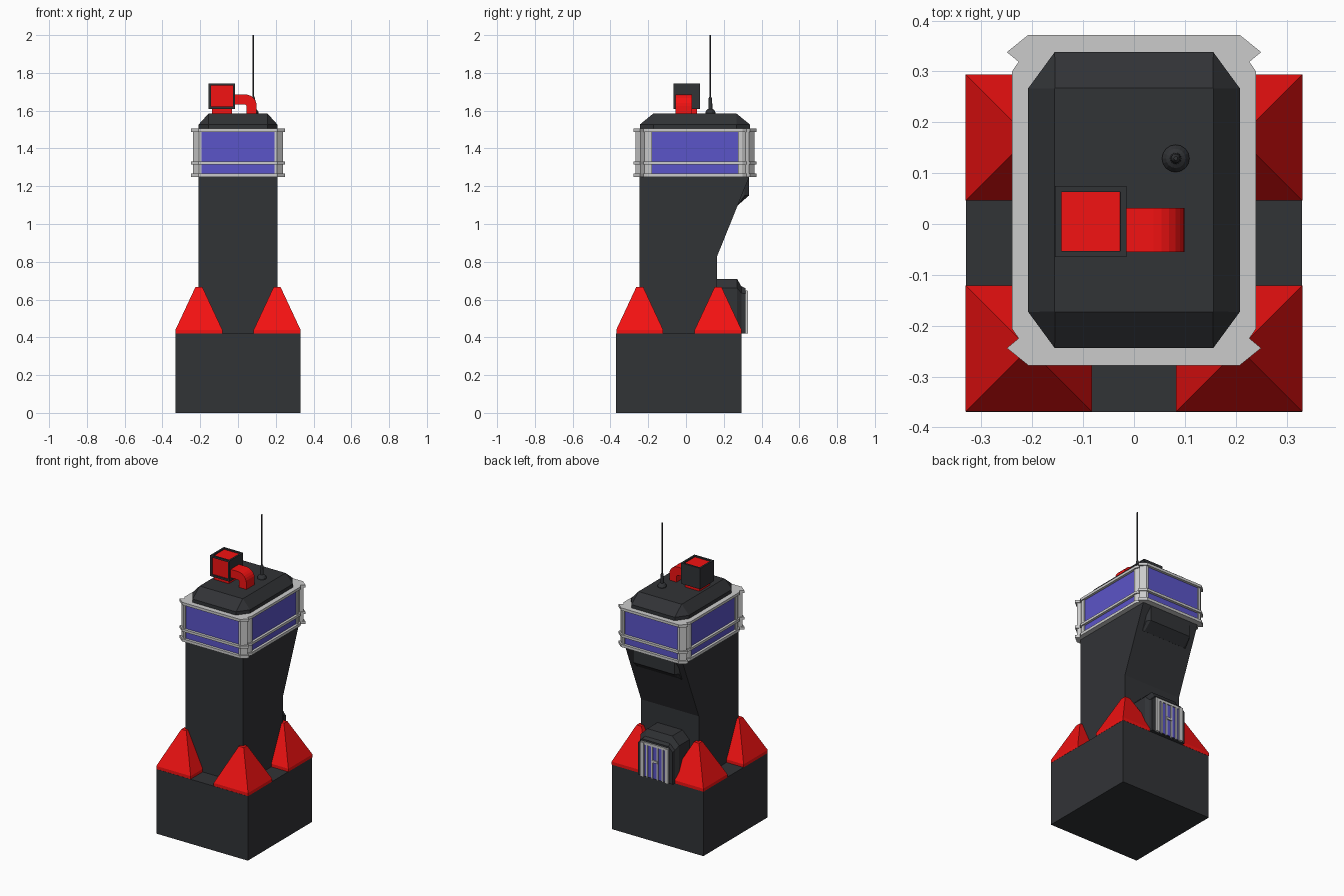
import bpy, bmesh, math

if "Cube" in bpy.data.objects:
    bpy.data.objects.remove(bpy.data.objects["Cube"])


def material(name, rgb):
    m = bpy.data.materials.new(name)
    m.diffuse_color = (*rgb, 1)
    m.use_nodes = True
    m.node_tree.nodes["Principled BSDF"].inputs["Base Color"].default_value = m.diffuse_color
    return m


DARK = material("charcoal", (0.031, 0.033, 0.037))
RED = material("red", (0.9, 0.006, 0.006))
BLUE = material("blue_glass", (0.105, 0.09, 0.58))


def finish(bm, name, *mats):
    bmesh.ops.recalc_face_normals(bm, faces=bm.faces)
    me = bpy.data.meshes.new(name)
    bm.to_mesh(me)
    bm.free()
    for m in mats:
        if m:
            me.materials.append(m)
    ob = bpy.data.objects.new(name, me)
    bpy.context.collection.objects.link(ob)
    return ob


def loft(name, rings, mat=None):
    """Solid through a list of equal-length point rings."""
    bm = bmesh.new()
    rows = [[bm.verts.new(p) for p in r] for r in rings]
    n = len(rows[0])
    for a, b in zip(rows, rows[1:]):
        for i in range(n):
            bm.faces.new((a[i], a[(i + 1) % n], b[(i + 1) % n], b[i]))
    bm.faces.new(rows[0])
    bm.faces.new(rows[-1])
    return finish(bm, name, mat)


def prism(name, pts, axis, a, b, mat=None):
    """Extrude a 2D profile along an axis from a to b."""
    place = {"x": lambda p, t: (t, p[0], p[1]),
             "y": lambda p, t: (p[0], t, p[1]),
             "z": lambda p, t: (p[0], p[1], t)}[axis]
    return loft(name, [[place(p, t) for p in pts] for t in (a, b)], mat)


def rect(x0, x1, y0, y1):
    return [(x0, y0), (x1, y0), (x1, y1), (x0, y1)]


def box(name, x0, x1, y0, y1, z0, z1, mat=None):
    return prism(name, rect(x0, x1, y0, y1), "z", z0, z1, mat)


def ring(pts, z):
    return [(x, y, z) for x, y in pts]


def four_way(corner, cy):
    """Mirror one corner (listed from the y end to the x side) into a closed outline."""
    q = list(corner)
    r = q[::-1]
    return ([(x, cy + y) for x, y in q] + [(x, cy - y) for x, y in r]
            + [(-x, cy - y) for x, y in q] + [(-x, cy + y) for x, y in r])


# Base block and leaning shaft
box("base", -0.33, 0.33, -0.37, 0.293, 0, 0.42, DARK)
prism("shaft", [(-0.245, 0.42), (0.165, 0.42), (0.165, 0.83), (0.335, 1.25), (-0.245, 1.25)],
      "x", -0.208, 0.208, DARK)

# Red corner buttresses
for sx, side in ((-1, "left"), (1, "right")):
    for cy, end in ((-0.245, "front"), (0.17, "back")):
        cx = sx * 0.207
        sq = lambda h: rect(cx - h, cx + h, cy - h, cy + h)
        loft(f"buttress_{end}_{side}",
             [ring(sq(0.124), 0.42), ring(sq(0.124), 0.44), ring(sq(0.018), 0.667)], RED)

# Bulge under the rear of the cabin
prof = [(0.25, 1.105), (0.275, 1.1), (0.333, 1.15), (0.333, 1.25), (0.25, 1.25)]
mid = [(x, y, z) for x in (-0.15, 0.15) for y, z in prof]
loft("rear_bulge", [[(-0.165, min(y, 0.31), z) for y, z in prof], mid[:5], mid[5:],
                    [(0.165, min(y, 0.31), z) for y, z in prof]], DARK)

# Cabin: glass, corner posts and three rails
CY = 0.047
box("cabin_core", -0.215, 0.215, CY - 0.3, CY + 0.3, 1.252, 1.5)
for s, n in ((-1, "front"), (1, "back")):
    y = sorted((CY + s * 0.29, CY + s * 0.308))
    box(f"window_{n}", -0.193, 0.193, *y, 1.265, 1.495, BLUE)
for s, n in ((-1, "left"), (1, "right")):
    x = sorted((s * 0.2, s * 0.224))
    box(f"window_{n}", *x, CY - 0.228, CY + 0.228, 1.265, 1.495, BLUE)
post = [(0.193, 0.29), (0.193, 0.315), (0.207, 0.315), (0.238, 0.287),
        (0.222, 0.268), (0.232, 0.25), (0.232, 0.228), (0.2, 0.228)]
for sx in (-1, 1):
    for sy in (-1, 1):
        prism("corner_post", [(sx * x, CY + sy * y) for x, y in post], "z", 1.26, 1.5)
outline = four_way([(0.208, 0.325), (0.25, 0.291), (0.227, 0.272), (0.24, 0.253)], CY)
for n, z0, z1 in (("lower", 1.25, 1.268), ("middle", 1.315, 1.331), ("upper", 1.488, 1.505)):
    prism(f"{n}_rail", outline, "z", z0, z1)

# Roof with clipped corners and sloping edges
eave = four_way([(0.156, 0.291), (0.208, 0.22)], CY)
top = four_way([(0.155, 0.22), (0.156, 0.219)], CY)
loft("roof", [ring(eave, 1.5), ring(eave, 1.527), ring(top, 1.585)], DARK)

# Rooftop unit with recessed red panels on the front and top
bm = bmesh.new()
bmesh.ops.create_cube(bm, size=1)
for v in bm.verts:
    v.co = (-0.085 + v.co.x * 0.14, 0.005 + v.co.y * 0.14, 1.677 + v.co.z * 0.136)
bm.normal_update()
panels = [f for f in bm.faces if f.normal.y < -0.9 or f.normal.z > 0.9]
bmesh.ops.inset_individual(bm, faces=panels, thickness=0.017, depth=0)
bmesh.ops.inset_individual(bm, faces=panels, thickness=0.0005, depth=-0.008)
for f in panels:
    f.material_index = 1
finish(bm, "roof_unit", DARK, RED)
box("roof_unit_foot", -0.138, -0.032, -0.048, 0.058, 1.58, 1.615, RED)

# Bent duct
arc = [math.radians(a) for a in range(90, -1, -15)]
duct = [(-0.02, 1.686)] + [(0.038 + 0.061 * math.cos(a), 1.625 + 0.061 * math.sin(a)) for a in arc]
duct += [(0.099, 1.58), (0.046, 1.58)]
duct += [(0.036 + 0.01 * math.cos(a), 1.622 + 0.01 * math.sin(a)) for a in arc[::-2]]
duct += [(-0.02, 1.632)]
prism("duct", duct, "y", -0.055, 0.031, RED)

# Antenna turned from a stepped profile
steps = [(0.027, 1.58), (0.027, 1.592), (0.019, 1.605), (0.011, 1.61), (0.009, 1.665),
         (0.004, 1.675), (0.004, 2.0)]
mast = loft("antenna", [[(0.082 + r * math.cos(i * math.pi / 8), 0.129 + r * math.sin(i * math.pi / 8), z)
                         for i in range(16)] for r, z in steps], DARK)

# Rear porch: chamfered hood
arch = lambda w, h, c: [(-w, 0.42), (w, 0.42), (w, h - c), (w - c, h), (-w + c, h), (-w, h - c)]
loft("porch", [[(x, y, z) for x, z in arch(w, h, c)] for y, w, h, c in
               ((0.16, 0.14, 0.71, 0.05), (0.27, 0.14, 0.71, 0.05),
                (0.293, 0.125, 0.67, 0.035), (0.316, 0.125, 0.66, 0.03))], DARK)

# Door: glass, frame, stiles and push bar
box("door_glass", -0.085, 0.085, 0.31, 0.319, 0.425, 0.635, BLUE)
box("door_lintel", -0.1, 0.1, 0.31, 0.325, 0.632, 0.648)
for s in (-1, 1):
    for n, a, b, d in (("frame", 0.076, 0.1, 0.329), ("jamb", 0.05, 0.062, 0.325), ("stile", 0.014, 0.026, 0.324)):
        box(f"door_{n}", *sorted((s * a, s * b)), 0.31, d, 0.42, 0.645)
box("door_push_bar", -0.02, 0.02, 0.31, 0.327, 0.53, 0.545)
